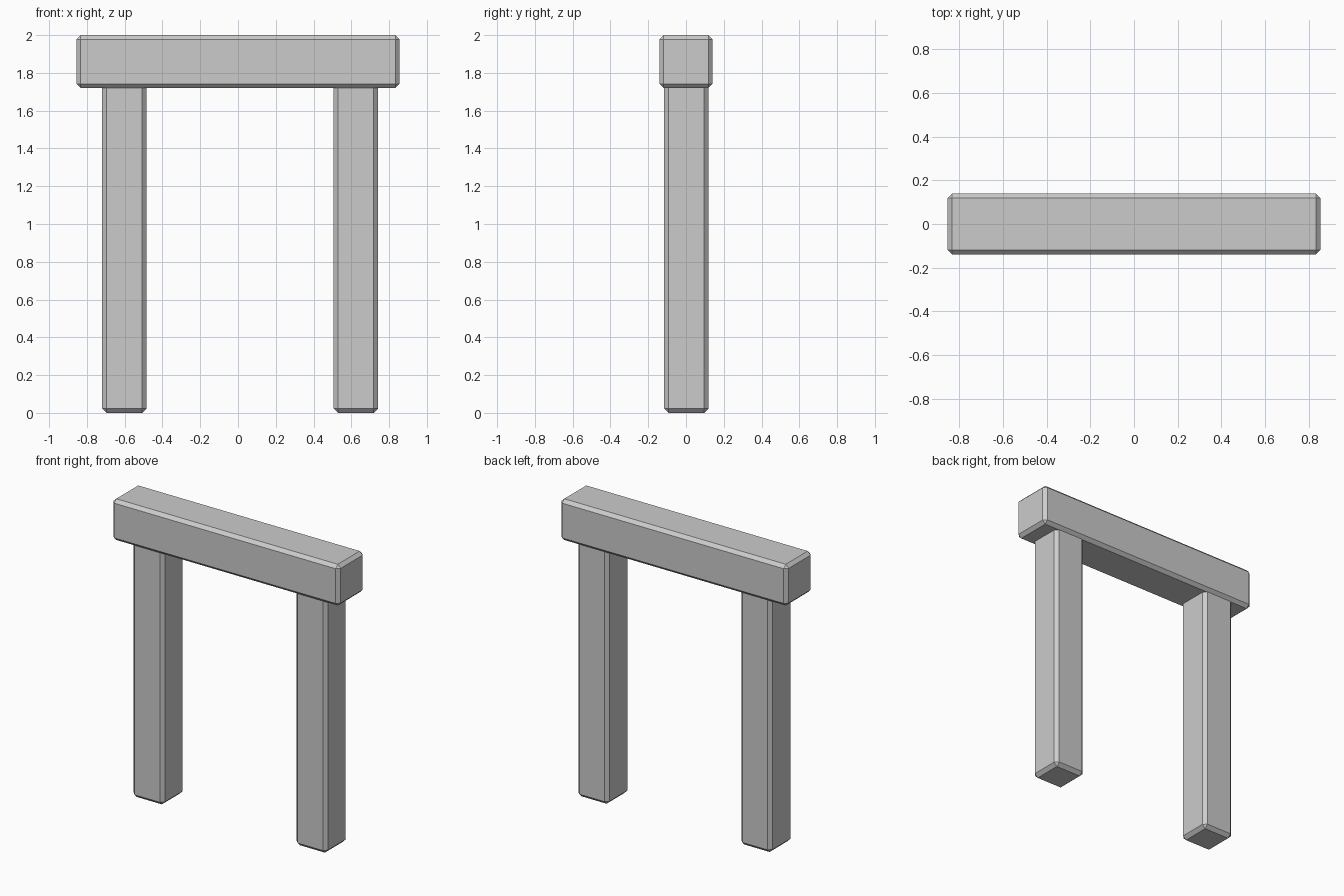
import bpy
import bmesh
from mathutils import Matrix, Vector

cube = bpy.data.objects.get("Cube")
if cube:
    bpy.data.objects.remove(cube, do_unlink=True)

# Single stone colour
stone = bpy.data.materials.new("grey_stone")
stone.use_nodes = True
colour = (0.6, 0.6, 0.6, 1)
stone.diffuse_color = colour
stone.node_tree.nodes["Principled BSDF"].inputs["Base Color"].default_value = colour


def block(name, centre, size, chamfer):
    """Box with flat chamfered edges."""
    bm = bmesh.new()
    bmesh.ops.create_cube(bm, size=1, matrix=Matrix.Diagonal((*size, 1)))
    mesh = bpy.data.meshes.new(name)
    bm.to_mesh(mesh)
    bm.free()
    mesh.materials.append(stone)
    obj = bpy.data.objects.new(name, mesh)
    obj.location = Vector(centre)
    bpy.context.collection.objects.link(obj)
    bevel = obj.modifiers.new("chamfer", "BEVEL")
    bevel.width = chamfer
    bevel.segments = 1
    return obj


# Lintel across the top
block("lintel", (0, 0, 1.86), (1.71, 0.28, 0.28), 0.022)

# Two posts, their tops set into the lintel
for name, x in (("right_post", -0.602), ("left_post", 0.624)):
    block(name, (x, 0.002, 0.875), (0.235, 0.235, 1.75), 0.023)
